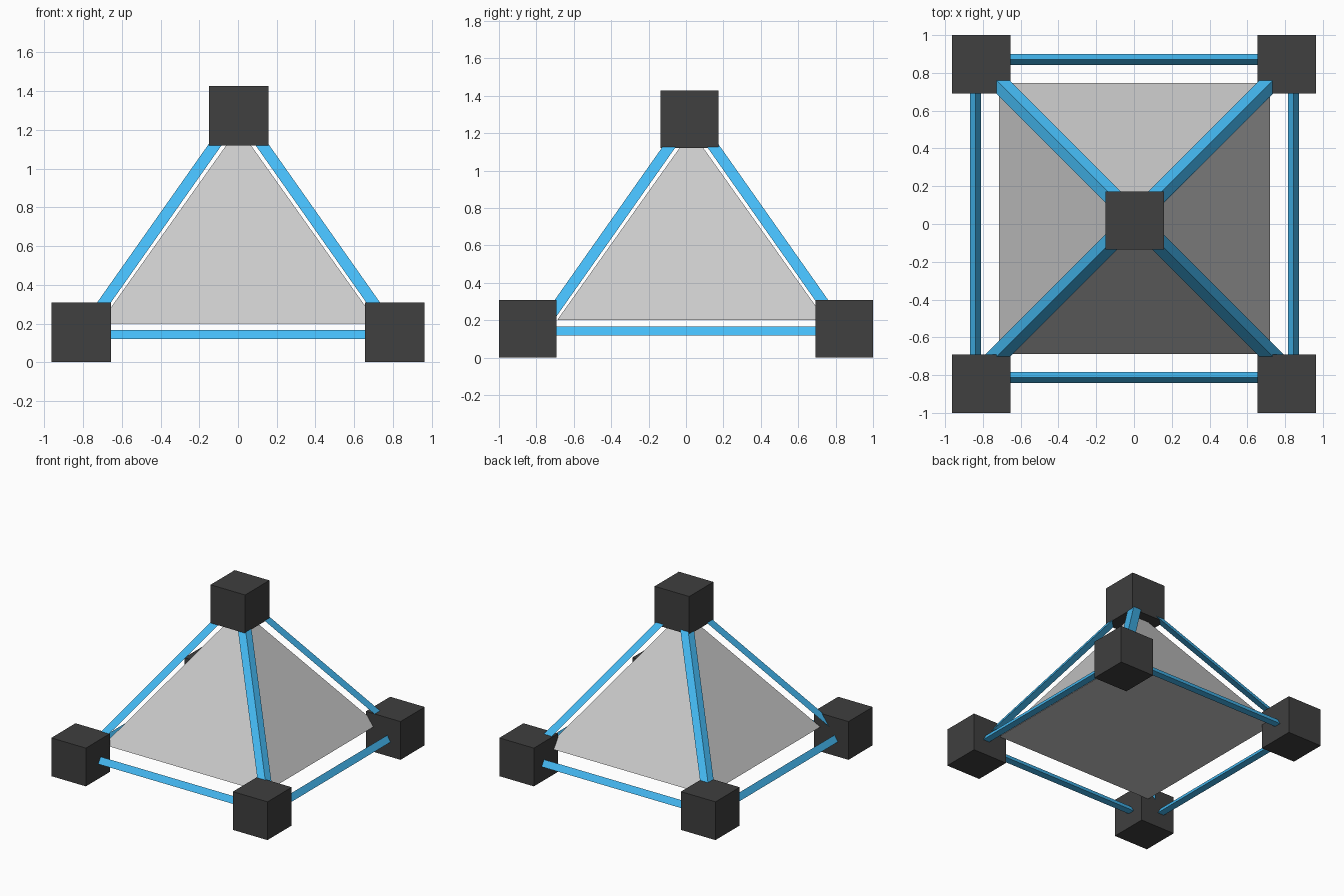
import bpy, bmesh
from mathutils import Vector, Matrix

if "Cube" in bpy.data.objects:
    bpy.data.objects.remove(bpy.data.objects["Cube"])

CX, CY = 0.003, 0.029          # centre of the pyramid and its bars


def material(name, rgb):
    m = bpy.data.materials.new(name)
    m.diffuse_color = (*rgb, 1)
    m.use_nodes = True
    m.node_tree.nodes["Principled BSDF"].inputs["Base Color"].default_value = m.diffuse_color
    return m


black = material("black", (0.05, 0.05, 0.05))
blue = material("blue", (0.06, 0.5, 0.92))


def finish(name, bm, mat=None):
    bmesh.ops.recalc_face_normals(bm, faces=bm.faces[:])
    mesh = bpy.data.meshes.new(name)
    bm.to_mesh(mesh)
    bm.free()
    ob = bpy.data.objects.new(name, mesh)
    bpy.context.collection.objects.link(ob)
    if mat:
        mesh.materials.append(mat)
    return ob


def cube(name, loc, size=0.308):
    bm = bmesh.new()
    bmesh.ops.create_cube(bm, size=size, matrix=Matrix.Translation(loc))
    finish(name, bm, black)


def prism(name, start, end):
    """Join two matching outlines into a closed prism."""
    bm = bmesh.new()
    a = [bm.verts.new(p) for p in start]
    b = [bm.verts.new(p) for p in end]
    bm.faces.new(a)
    bm.faces.new(b[::-1])
    n = len(a)
    for i in range(n):
        j = (i + 1) % n
        bm.faces.new((a[i], a[j], b[j], b[i]))
    finish(name, bm, blue)


# Corner and top blocks
for sx in (-1, 1):
    for sy in (-1, 1):
        cube("corner_block", (sx * 0.809, sy * 0.846, 0.154))
cube("top_block", (0.004, 0.019, 1.274))

# Grey inner pyramid with a closed base
bm = bmesh.new()
h = 0.718
base = [bm.verts.new((CX + x * h, CY + y * h, 0.2))
        for x, y in ((-1, -1), (1, -1), (1, 1), (-1, 1))]
apex = bm.verts.new((CX, CY, 1.21))
bm.faces.new(base)
for i in range(4):
    bm.faces.new((base[i], base[(i + 1) % 4], apex))
finish("inner_pyramid", bm)

# Base bars: triangular section, ridge up
section = [(-0.029, 0.119), (0.029, 0.119), (0, 0.167)]
R = 0.842
for s in (-1, 1):
    prism("base_bar_x", *[[(CX + e, CY + s * R + u, z) for u, z in section]
                          for e in (-0.78, 0.78)])
    prism("base_bar_y", *[[(CX + s * R + u, CY + e, z) for u, z in section]
                          for e in (-0.8, 0.8)])


# Sloping bars: flat triangular section, ridge outward
def slope_slice(sx, sy, z, leg=0.071):
    r = 0.733 - (z - 0.305) / 1.42
    return [(CX + sx * x, CY + sy * y, z)
            for x, y in ((r, r), (r - leg, r), (r, r - leg))]


for sx in (-1, 1):
    for sy in (-1, 1):
        prism("sloping_bar", slope_slice(sx, sy, 0.15), slope_slice(sx, sy, 1.24))
